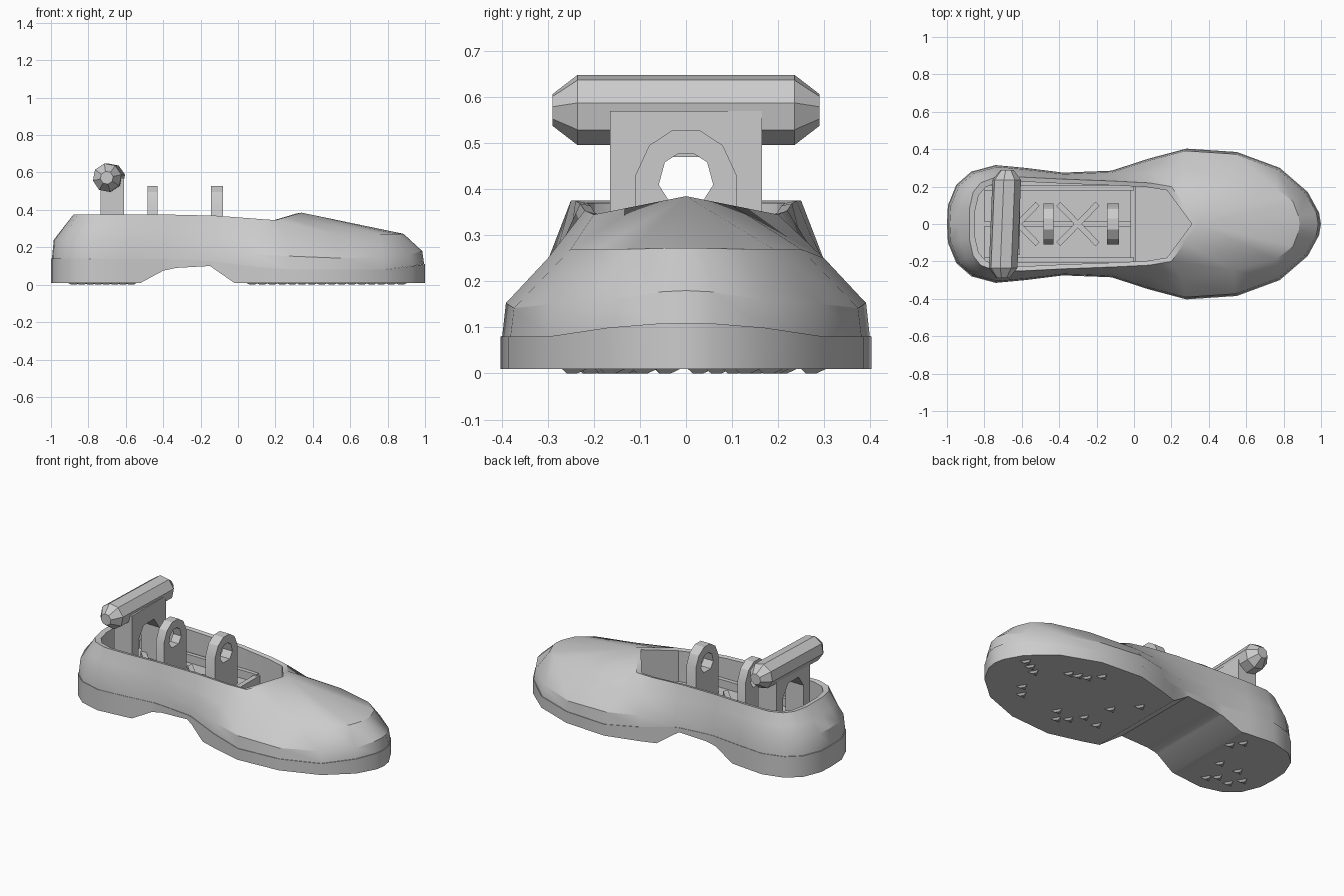
import bpy, bmesh, math, random
from mathutils import Vector

if "Cube" in bpy.data.objects:
    bpy.data.objects.remove(bpy.data.objects["Cube"])

grey = bpy.data.materials.new("plain grey")
grey.use_nodes = True
grey.diffuse_color = (0.6, 0.6, 0.6, 1)
grey.node_tree.nodes["Principled BSDF"].inputs["Base Color"].default_value = (0.6, 0.6, 0.6, 1)


def lerp(table, x):
    """Read a value off a list of (x, value) points."""
    for (a, va), (b, vb) in zip(table, table[1:]):
        if x <= b:
            return va + (vb - va) * (x - a) / (b - a)
    return table[-1][1]


def finish(name, bm, angle=30):
    bmesh.ops.remove_doubles(bm, verts=bm.verts, dist=0.0005)
    bmesh.ops.recalc_face_normals(bm, faces=bm.faces)
    mesh = bpy.data.meshes.new(name)
    bm.to_mesh(mesh)
    bm.free()
    mesh.materials.append(grey)
    obj = bpy.data.objects.new(name, mesh)
    bpy.context.collection.objects.link(obj)
    bpy.ops.object.select_all(action="DESELECT")
    bpy.context.view_layer.objects.active = obj
    obj.select_set(True)
    bpy.ops.object.shade_smooth_by_angle(angle=math.radians(angle))
    return obj


def mirrored(half):
    """Close a half outline, running heel to toe, into a full ring."""
    return half + [(x, -y, z) for x, y, z in reversed(half[1:-1])]


def bridge(bm, rings):
    loops = [[bm.verts.new(p) for p in ring] for ring in rings]
    n = len(loops[0])
    for low, high in zip(loops, loops[1:]):
        for i in range(n):
            j = (i + 1) % n
            bm.faces.new((low[i], low[j], high[j], high[i]))
    return loops


def strips(bm, loop):
    """Cover a mirrored ring with strips running across it."""
    n = len(loop)
    for i in range(n // 2):
        quad = [loop[i], loop[i + 1], loop[-i - 1], loop[-i % n]]
        bm.faces.new(list(dict.fromkeys(quad)))


def box(name, low, high, spin=0):
    bm = bmesh.new()
    bmesh.ops.create_cube(bm, size=1)
    low, high = Vector(low), Vector(high)
    bmesh.ops.scale(bm, vec=high - low, verts=bm.verts)
    obj = finish(name, bm)
    obj.location = (low + high) / 2
    obj.rotation_euler.z = spin
    return obj


def arch_plate(name, x0, x1, outer, inner):
    """Extrude a plate along x from outer and inner outlines of equal length."""
    bm = bmesh.new()
    rings = [[(x, y, z) for y, z in line] for x, line in
             ((x0, outer), (x1, outer), (x1, inner), (x0, inner), (x0, outer))]
    bridge(bm, rings)
    return finish(name, bm)


# Shoe outline and collar rim, from heel to toe as (x, half width)
outline = [(-1, 0), (-.995, .1), (-.95, .21), (-.87, .28), (-.74, .315),
           (-.58, .3), (-.38, .275), (-.12, .285), (.08, .35), (.28, .403),
           (.55, .385), (.78, .3), (.93, .17), (.99, .06), (1, 0)]
rim = [(-.88, 0), (-.88, .08), (-.86, .17), (-.82, .22), (-.74, .25),
       (-.58, .25), (-.38, .24), (-.12, .23), (.08, .22), (.2, .2), (.27, .1)]
rim += [(.34, 0)] * 4
toe_shoulder = [(.26, .3, .25), (.53, .25, .27), (.76, .19, .27),
                (.85, .12, .27), (.88, .04, .272), (.885, 0, .272)]
rim_height = [(-1, .375), (-.2, .375), (.2, .345), (.34, .385)]
seam_height = [(-1, .14), (-.2, .135), (.2, .08), (.8, .08), (1, .11)]
wall_height = [(-1, .24), (-.4, .22), (.1, .16), (.6, .14), (.93, .16), (1, .18)]
underside = [(-1, .01), (-.52, .01), (-.4, .075), (-.33, .09), (-.15, .1),
             (-.02, .01), (1, .01)]

# Upper: outer wall, toe cap, collar and hollow inside
base = [(x * .995, w * .99, lerp(seam_height, x)) for x, w in outline]
wall = [(x * .985, w * .97, lerp(wall_height, x)) for x, w in outline]
collar = [(x, w, lerp(rim_height, x)) for x, w in rim]
shoulder = [tuple((Vector(a) + Vector(b)) / 2) for a, b in zip(wall, collar)]
shoulder[-len(toe_shoulder):] = toe_shoulder
lip = [(-.27 + (x + .27) * .95, w * .9, z - .005) for x, w, z in collar]
inside = [(x, w, .15) for x, w, z in lip]
bm = bmesh.new()
loops = bridge(bm, [mirrored(r) for r in (base, wall, shoulder, collar, lip, inside)])
strips(bm, loops[-1])
finish("shoe_upper", bm)

# Sole with a raised arch
stations = sorted({x for x, _ in outline} | {x for x, _ in underside})
bm = bmesh.new()
sole = [[(x, lerp(outline, x), lerp(h, x)) for x in stations]
        for h in (underside, seam_height)]
for loop in bridge(bm, [mirrored(s) for s in sole]):
    strips(bm, loop)
finish("sole", bm)

# Tread chips under the heel and forefoot
random.seed(4)
bm = bmesh.new()
for start, end, count in ((-.9, -.55, 8), (.05, .9, 16)):
    for i in range(count):
        x = start + (end - start) * (i + .5) / count
        y = random.uniform(-.8, .8) * lerp(outline, x)
        chip = bmesh.ops.create_cone(bm, cap_ends=True, segments=3, radius1=.015,
                                     radius2=.045, depth=.014)["verts"]
        bmesh.ops.translate(bm, verts=chip, vec=(x, y, .007))
finish("tread_chips", bm)

# Footbed cradle: two plates with a centre slot, side rails and braces
for side, label in ((1, "left"), (-1, "right")):
    ys = sorted((side * .012, side * .2))
    box(label + "_footbed", (-.8, ys[0], .15), (0, ys[1], .19))
    ys = sorted((side * .18, side * .205))
    box(label + "_rail", (-.8, ys[0], .15), (0, ys[1], .24))
for x in (-.3, -.62):
    for turn in (-1, 1):
        box("cross_brace", (x - .15, -.015, .18), (x + .15, .015, .22), turn * .8)
box("front_crossbar", (-.02, -.2, .15), (.01, .2, .23))

# Two upright lugs with round eyes
lug_outer = [(-.11, .17), (-.11, .43), (-.08, .495), (-.03, .528), (.03, .528),
             (.08, .495), (.11, .43), (.11, .17)]
turns = [math.radians(a) for a in (235, 190, 140, 105, 75, 40, -10, -55)]
lug_inner = [(.06 * math.cos(t), .42 + .06 * math.sin(t)) for t in turns]
for name, x0, x1 in (("rear_lug", -.485, -.43), ("front_lug", -.145, -.08)):
    arch_plate(name, x0, x1, lug_outer, lug_inner)

# Handle frame with an arched opening
frame_outer = [(-.165, .16), (-.165, .4), (-.165, .57), (.165, .57),
               (.165, .4), (.165, .16)]
frame_inner = [(-.1, .17), (-.1, .4), (-.05, .47), (.05, .47), (.1, .4), (.1, .17)]
arch_plate("handle_frame", -.735, -.61, frame_outer, frame_inner)

# Handle grip: faceted bar with tapered ends
bm = bmesh.new()
grip = []
for y, radius in ((-.29, .035), (-.235, .078), (.235, .078), (.29, .035)):
    grip.append([(-.69 + y * .04 + radius * math.cos(k * math.pi / 4 + .2), y,
                  .572 + radius * math.sin(k * math.pi / 4 + .2)) for k in range(8)])
ends = bridge(bm, grip)
bm.faces.new(ends[0])
bm.faces.new(ends[-1])
finish("handle_grip", bm)
